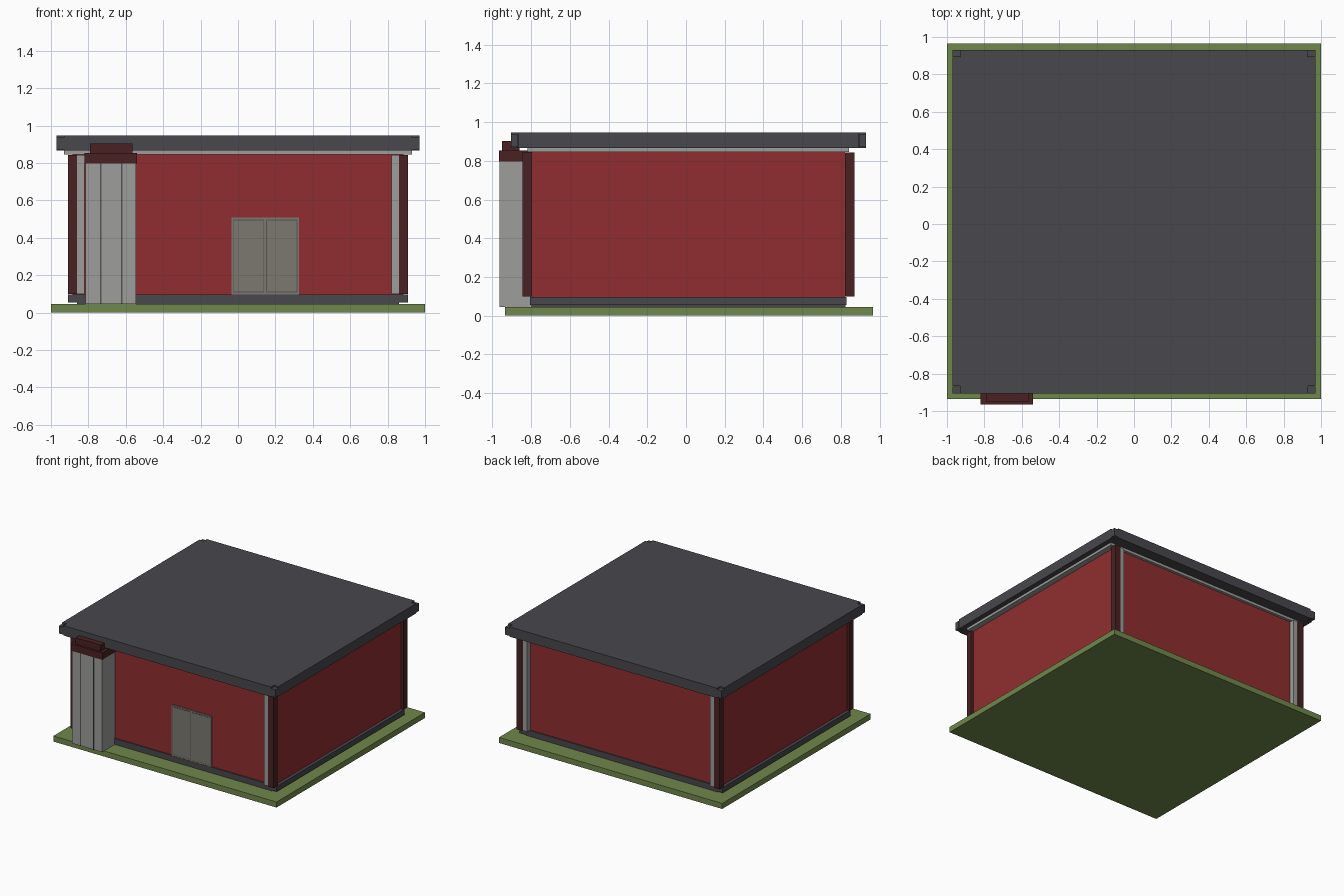
import bpy, bmesh

cube = bpy.data.objects.get("Cube")
if cube:
    bpy.data.objects.remove(cube, do_unlink=True)


def material(name, r, g, b):
    m = bpy.data.materials.new(name)
    m.use_nodes = True
    m.diffuse_color = (r, g, b, 1)
    m.node_tree.nodes["Principled BSDF"].inputs["Base Color"].default_value = (r, g, b, 1)
    return m


grass = material("grass green", .16, .245, .07)
slate = material("slate grey", .065, .063, .072)
red = material("wall red", .28, .027, .029)
maroon = material("dark red", .068, .015, .016)
steel = material("light grey", .34, .34, .335)
door_grey = material("warm grey", .2, .19, .16)
line_grey = material("groove grey", .09, .09, .085)


def finish(name, bm, mat):
    bmesh.ops.recalc_face_normals(bm, faces=bm.faces)
    mesh = bpy.data.meshes.new(name)
    bm.to_mesh(mesh)
    bm.free()
    mesh.materials.append(mat)
    ob = bpy.data.objects.new(name, mesh)
    bpy.context.collection.objects.link(ob)
    return ob


def box(name, xs, ys, zs, mat):
    bm = bmesh.new()
    bmesh.ops.create_cube(bm, size=1)
    for v in bm.verts:
        v.co = [r[0] if c < 0 else r[1] for c, r in zip(v.co, (xs, ys, zs))]
    return finish(name, bm, mat)


def prism(name, outline, z0, z1, mat):
    bm = bmesh.new()
    face = bm.faces.new([bm.verts.new((x, y, z0)) for x, y in outline])
    top = bmesh.ops.extrude_face_region(bm, geom=[face])["geom"]
    for v in top:
        if isinstance(v, bmesh.types.BMVert):
            v.co.z = z1
    return finish(name, bm, mat)


MID = .0125  # building centre along y


def span(half):
    return (MID - half, MID + half)


# Ground and building body
box("ground", (-1, 1), (-.935, .965), (0, .045), grass)
box("floor_slab", (-.86, .86), span(.81), (.045, .056), slate)
box("plinth", (-.91, .91), span(.8175), (.054, .097), slate)
box("walls", (-.885, .885), span(.808), (.096, .85), red)
box("eaves_trim", (-.93, .93), span(.83), (.845, .868), steel)

# Corner posts with light strips beside them
for sx, side in ((1, "left"), (-1, "right")):
    for sy, end in ((-1, "front"), (1, "back")):
        def outer(a, b):
            return sorted((MID + sy * a, MID + sy * b))

        def across(a, b):
            return sorted((sx * a, sx * b))
        box(f"{end}_{side}_post", across(.86, .91), outer(.808, .857), (.098, .842), maroon)
        box(f"{end}_{side}_strip", across(.82, .86), outer(.8, .85), (.098, .842), steel)
        # Small block in the roof notch
        box(f"{end}_{side}_roof_block", across(.93, .97), outer(.88, .9175), (.872, .935), slate)

# Roof slab with notched corners
hx, hy, n = .97, .9175, .04
corners = []
for sx, sy in ((1, 1), (-1, 1), (-1, -1), (1, -1)):
    notch = [(hx, hy - n), (hx - n, hy - n), (hx - n, hy)]
    if sx * sy < 0:
        notch.reverse()
    corners += [(sx * x, MID + sy * y) for x, y in notch]
prism("roof", corners, .866, .946, slate)

# Duct with panel grooves and a stepped cap
box("duct", (-.815, -.545), (-.963, -.79), (.046, .8), steel)
for i, x in enumerate((-.735, -.622)):
    box(f"duct_groove_{i + 1}", (x - .004, x + .004), (-.9645, -.96), (.046, .796), line_grey)
box("duct_cap", (-.82, -.54), (-.966, -.79), (.796, .852), maroon)
box("duct_cap_top", (-.79, -.565), (-.95, -.86), (.85, .903), maroon)

# Double door
wall_y = MID - .808
box("door_frame", (-.035, .325), (wall_y - .008, wall_y + .01), (.097, .507), door_grey)
for i, x in enumerate((-.028, .15)):
    box(f"door_line_{i + 1}", (x, x + .167), (wall_y - .009, wall_y), (.108, .497), line_grey)
    box(f"door_leaf_{i + 1}", (x + .004, x + .163), (wall_y - .0105, wall_y), (.112, .493), door_grey)
